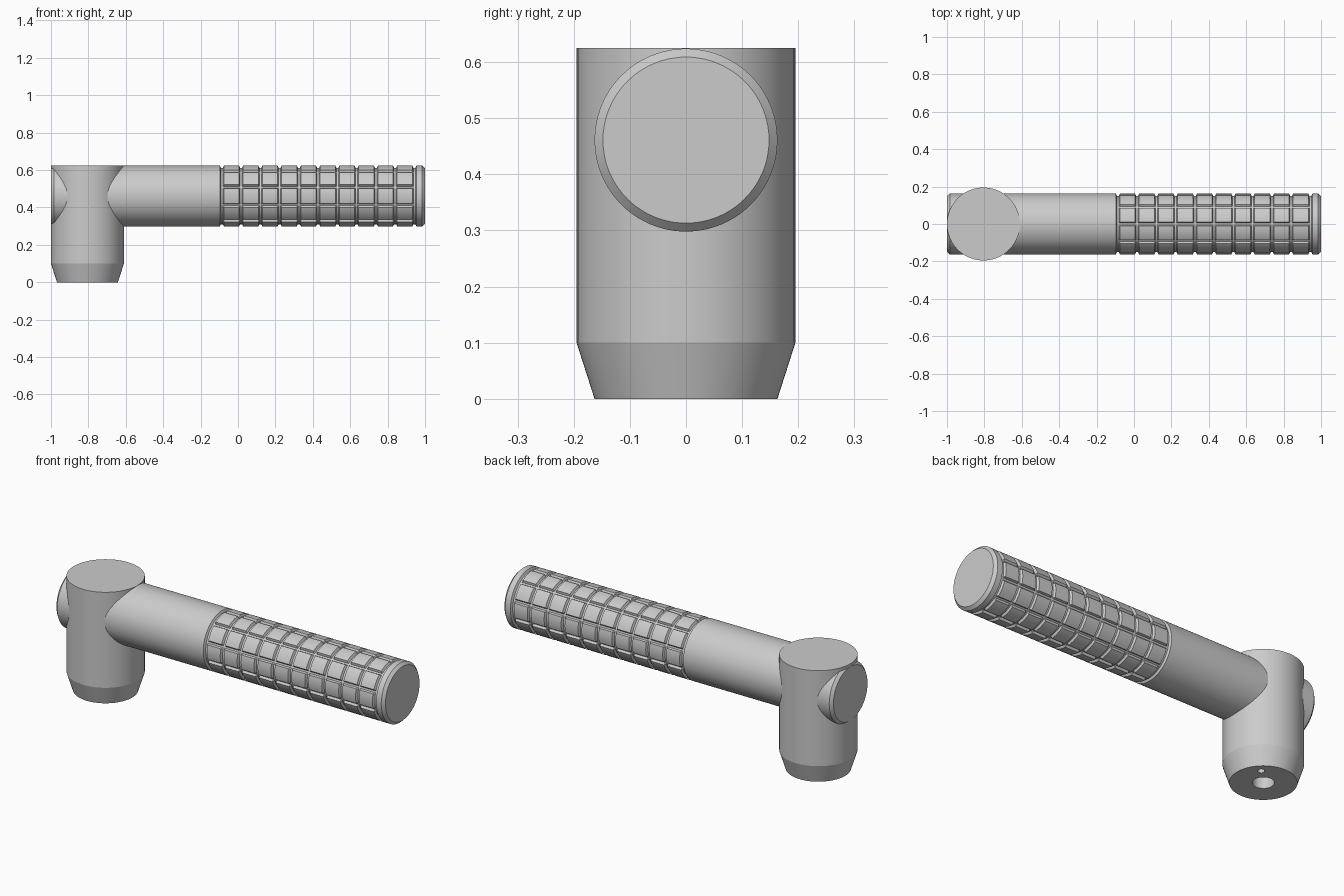
import bpy, bmesh
from math import sin, cos, pi, radians

if "Cube" in bpy.data.objects:
    bpy.data.objects.remove(bpy.data.objects["Cube"])

AXIS_Z, R = 0.461, 0.163        # handle axis height and radius
POST_X = -0.805
DEPTH, FLOOR, TOP = 0.012, 0.005, 0.011   # groove depth, half widths


def make_object(name, bm):
    bmesh.ops.recalc_face_normals(bm, faces=bm.faces)
    mesh = bpy.data.meshes.new(name)
    bm.to_mesh(mesh)
    bm.free()
    ob = bpy.data.objects.new(name, mesh)
    bpy.context.collection.objects.link(ob)
    return ob


def loft(name, rings):
    """Skin a list of point rings and close both ends."""
    bm = bmesh.new()
    vs = [[bm.verts.new(p) for p in ring] for ring in rings]
    n = len(vs[0])
    for a, b in zip(vs, vs[1:]):
        for i in range(n):
            j = (i + 1) % n
            bm.faces.new((a[i], a[j], b[j], b[i]))
    bm.faces.new(vs[0])
    bm.faces.new(vs[-1])
    return make_object(name, bm)


def lathe_z(name, profile, x, y, n=72):
    return loft(name, [[(x + r * cos(2 * pi * i / n), y + r * sin(2 * pi * i / n), z)
                        for i in range(n)] for r, z in profile])


def smooth(ob):
    bpy.ops.object.select_all(action='DESELECT')
    ob.select_set(True)
    bpy.context.view_layer.objects.active = ob
    bpy.ops.object.shade_smooth_by_angle(angle=radians(14))


# Handle with a grid of raised grip pads: (x, radius drop, ring groove amount)
stations = [(-1.0, 0.015, 0), (-0.985, 0, 0)]
stations_groove = []
for i in range(11):
    c = -0.086 + 0.1029 * i
    stations_groove += [(c - TOP, 0, 0), (c - FLOOR, 0, 1), (c + FLOOR, 0, 1), (c + TOP, 0, 0)]
ends = [(0.985, 0, 0), (1.0, 0.015, 0)]

# Around the handle: ten lengthwise grooves, starting at the top
angles = []
ta, fa = TOP / R, FLOOR / R
for k in range(10):
    a = pi / 2 + k * pi / 5
    angles += [(a - fa, 1), (a + fa, 1)]
    span = pi / 5 - 2 * ta
    angles += [(a + ta + span * j / 6, 0) for j in range(7)]


def handle_ring(x, drop, g, gripped):
    ring = []
    for a, ga in angles:
        r = R - drop - DEPTH * max(g, ga if gripped else 0)
        ring.append((x, r * cos(a), AXIS_Z + r * sin(a)))
    return ring


first, last = stations_groove[1][0], stations_groove[-2][0]
handle = loft("handle_with_grip",
              [handle_ring(*s, first <= s[0] <= last)
               for s in stations + stations_groove + ends])
smooth(handle)

# Upright post with a tapered foot
post = lathe_z("post", [(0.163, 0), (0.195, 0.1), (0.195, 0.625)], POST_X, 0)

# Mounting hole and locating pin hole in the underside
for name, r, dx, dy, depth in (("mount_hole", 0.053, 0, 0, 0.25),
                               ("pin_hole", 0.017, 0.08, 0.08, 0.1)):
    cutter = lathe_z(name, [(r, -0.05), (r, depth)], POST_X + dx, dy, 32)
    cutter.hide_render = True
    mod = post.modifiers.new(name, 'BOOLEAN')
    mod.operation, mod.solver, mod.object = 'DIFFERENCE', 'EXACT', cutter
    bpy.context.view_layer.objects.active = post
    bpy.ops.object.modifier_apply(modifier=mod.name)
    bpy.data.objects.remove(cutter)
smooth(post)
